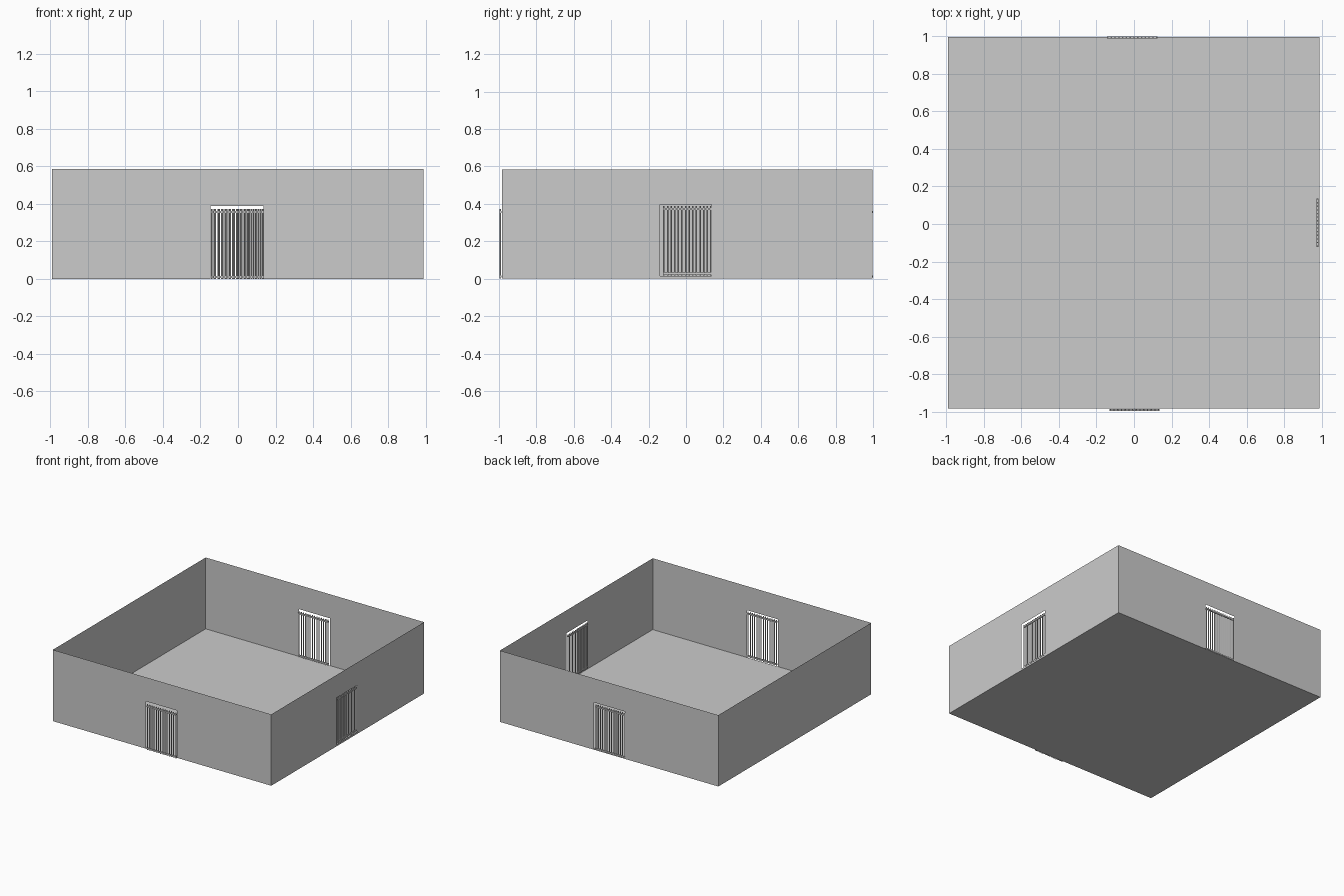
import bpy, bmesh
from mathutils import Matrix, Vector

if "Cube" in bpy.data.objects:
    bpy.data.objects.remove(bpy.data.objects["Cube"])

X0, X1, Y0, Y1, H = -0.992, 0.99, -0.983, 0.998, 0.585


def finish(bm, name):
    me = bpy.data.meshes.new(name)
    bm.to_mesh(me)
    bm.free()
    ob = bpy.data.objects.new(name, me)
    bpy.context.collection.objects.link(ob)
    return ob


def place(along, fixed, u, v):
    # wall coordinates (u along the wall, v up) to world
    return Vector((u, fixed, v)) if along == 'x' else Vector((fixed, u, v))


def wall(name, along, fixed, u0, u1, door=None):
    # thin sheet wall, split into strips around an optional doorway
    if door:
        a, b, lo, hi = door
        rects = [(u0, a, 0, H), (b, u1, 0, H), (a, b, hi, H)]
        if lo > 0:
            rects.append((a, b, 0, lo))
    else:
        rects = [(u0, u1, 0, H)]
    bm = bmesh.new()
    for a, b, c, d in rects:
        bm.faces.new([bm.verts.new(place(along, fixed, u, v))
                      for u, v in ((a, c), (b, c), (b, d), (a, d))])
    return finish(bm, name)


def gate(name, along, fixed, u0, u1, z0, z1, bars=14, r=0.004):
    bm = bmesh.new()
    # upright round bars
    for i in range(bars):
        u = u0 + r + (u1 - u0 - 2 * r) * i / (bars - 1)
        bmesh.ops.create_cone(
            bm, cap_ends=True, segments=8, radius1=r, radius2=r, depth=z1 - z0,
            matrix=Matrix.Translation(place(along, fixed, u, (z0 + z1) / 2)))
    # top and bottom rails
    size = (u1 - u0, 0.011, 0.011) if along == 'x' else (0.011, u1 - u0, 0.011)
    for z in (z0 + 0.011, z1 - 0.016):
        m = Matrix.Translation(place(along, fixed, (u0 + u1) / 2, z))
        bmesh.ops.create_cube(bm, size=1, matrix=m @ Matrix.Diagonal((*size, 1)))
    return finish(bm, name)


# floor
bm = bmesh.new()
bm.faces.new([bm.verts.new(p) for p in
              ((X0, Y0, 0), (X1, Y0, 0), (X1, Y1, 0), (X0, Y1, 0))])
finish(bm, "floor")

# walls
wall("front_wall", 'x', Y0, X0, X1, (-0.147, 0.135, 0, 0.388))
wall("back_wall", 'x', Y1, X0, X1, (-0.147, 0.135, 0, 0.388))
wall("right_wall", 'y', X1, Y0, Y1, (-0.138, 0.137, 0.015, 0.398))
wall("left_wall", 'y', X0, Y0, Y1)

# barred gates
gate("front_gate", 'x', -0.992, -0.13, 0.135, 0.0, 0.373)
gate("back_gate", 'x', 0.993, -0.145, 0.125, 0.0, 0.373)
gate("right_gate", 'y', 0.979, -0.122, 0.137, 0.016, 0.389)
